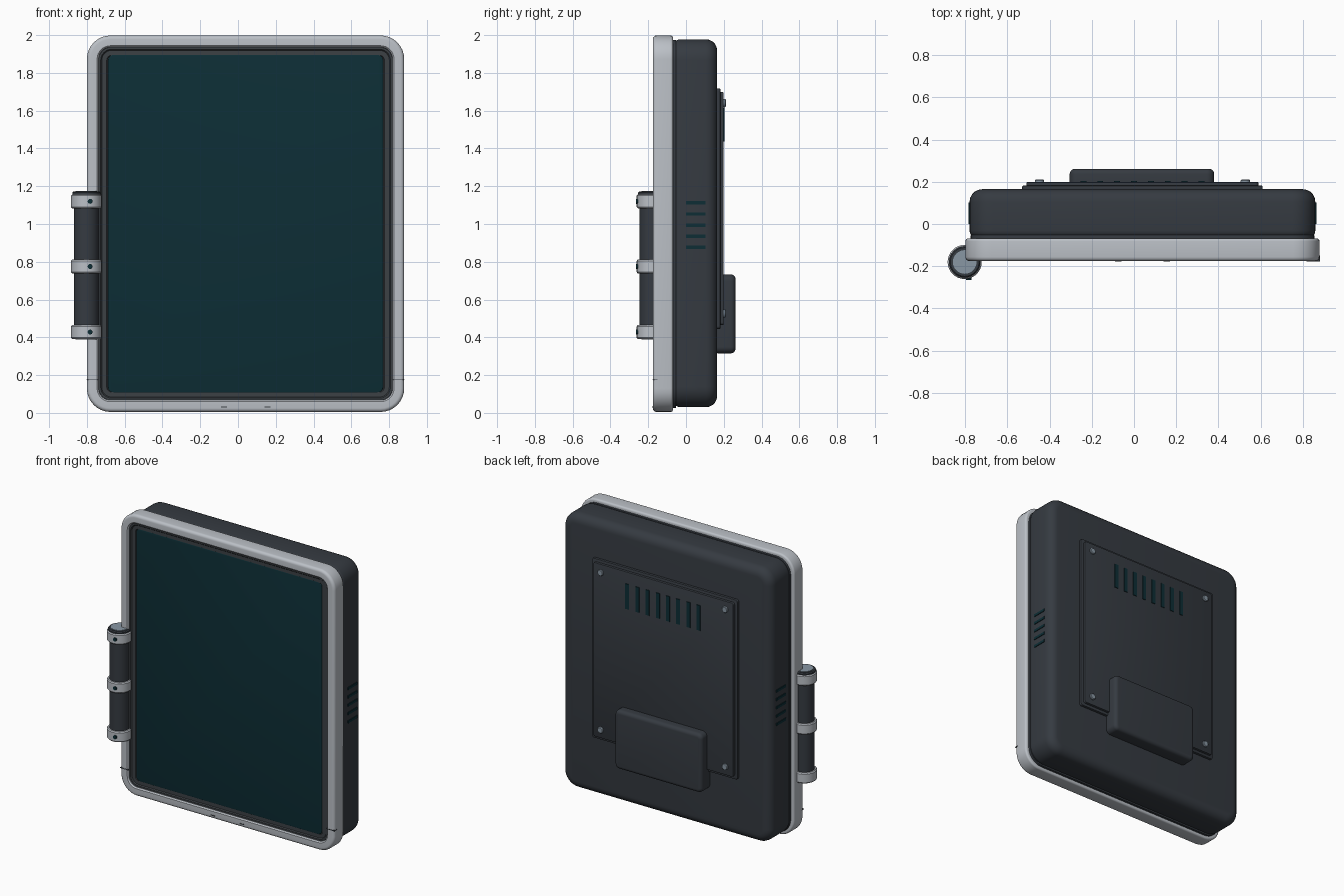
import bpy, bmesh, math

if "Cube" in bpy.data.objects:
    bpy.data.objects.remove(bpy.data.objects["Cube"])


def material(name, rgb):
    m = bpy.data.materials.new(name)
    m.diffuse_color = (*rgb, 1)
    m.use_nodes = True
    m.node_tree.nodes["Principled BSDF"].inputs["Base Color"].default_value = m.diffuse_color
    return m


LIGHT = material("light grey", (0.50, 0.53, 0.57))
DARK = material("charcoal", (0.036, 0.043, 0.053))
TRIM = material("trim grey", (0.045, 0.053, 0.06))
TEAL = material("deep teal", (0.004, 0.027, 0.036))
STEEL = material("steel blue", (0.25, 0.31, 0.37))


def finish(name, bm, mat):
    bmesh.ops.recalc_face_normals(bm, faces=bm.faces[:])
    me = bpy.data.meshes.new(name)
    bm.to_mesh(me)
    bm.free()
    me.materials.append(mat)
    me.shade_smooth()
    me.set_sharp_from_angle(angle=math.radians(35))
    ob = bpy.data.objects.new(name, me)
    bpy.context.collection.objects.link(ob)
    return ob


def skin(bm, rings, closed):
    """Bridge rings of points; close into a tube or cap both ends."""
    vs = [[bm.verts.new(p) for p in ring] for ring in rings]
    n = len(vs[0])
    for i in range(len(vs) if closed else len(vs) - 1):
        a, b = vs[i], vs[(i + 1) % len(vs)]
        for k in range(n):
            bm.faces.new((a[k], a[(k + 1) % n], b[(k + 1) % n], b[k]))
    if not closed:
        bm.faces.new(vs[0])
        bm.faces.new(vs[-1])


def outline(box, r, inset, y, seg=8):
    """Rounded rectangle in the xz plane."""
    x0, x1, z0, z1 = box
    x0, x1, z0, z1 = x0 + inset, x1 - inset, z0 + inset, z1 - inset
    r = max(r - inset, 0.004)
    pts = []
    corners = ((x1 - r, z1 - r), (x0 + r, z1 - r), (x0 + r, z0 + r), (x1 - r, z0 + r))
    for q, (cx, cz) in enumerate(corners):
        for k in range(seg + 1):
            a = math.pi / 2 * (q + k / seg)
            pts.append((cx + r * math.cos(a), y, cz + r * math.sin(a)))
    return pts


def shell(name, box, r, profile, mat, closed=False):
    bm = bmesh.new()
    skin(bm, [outline(box, r, i, y) for i, y in profile], closed)
    return finish(name, bm, mat)


def rounded(y0, y1, b0, b1, seg=5):
    """Inset/depth profile with rounded front and back edges."""
    ang = [math.pi / 2 * k / seg for k in range(seg + 1)]
    front = [(b0 * (1 - math.sin(a)), y0 + b0 * (1 - math.cos(a))) for a in ang]
    back = [(b1 * (1 - math.cos(a)), y1 - b1 * (1 - math.sin(a))) for a in ang]
    return front + back


def lathe(name, profile, centre, mat, axis="Z", n=32):
    bm = bmesh.new()
    rings = []
    for r, h in profile:
        ring = []
        for k in range(n):
            a = 2 * math.pi * k / n
            u, v = r * math.cos(a), r * math.sin(a)
            p = (u, v, h) if axis == "Z" else (u, h, v)
            ring.append(tuple(c + d for c, d in zip(centre, p)))
        rings.append(ring)
    skin(bm, rings, False)
    return finish(name, bm, mat)


def slab(name, x0, x1, y0, y1, z0, z1, mat):
    bm = bmesh.new()
    skin(bm, [[(x0, y, z0), (x1, y, z0), (x1, y, z1), (x0, y, z1)] for y in (y0, y1)], False)
    return finish(name, bm, mat)


# Main housing and the gasket behind the frame
shell("housing", (-0.78, 0.86, 0.03, 1.978), 0.11, rounded(-0.066, 0.165, 0.035, 0.06), DARK)
shell("gasket", (-0.775, 0.855, 0.025, 1.975), 0.11, rounded(-0.08, -0.052, 0.004, 0.004), DARK)

# Front frame: closed cross-section swept round the outline
FRAME = (-0.80, 0.88, 0.005, 1.998)
sec = rounded(-0.176, -0.068, 0.02, 0.014)
sec += [(0.062, -0.068), (0.062, -0.168), (0.054, -0.176)]
shell("front_frame", FRAME, 0.125, sec, LIGHT, closed=True)

# Stepped bezel and screen
BEZEL = (-0.739, 0.819, 0.066, 1.937)
shell("bezel", BEZEL, 0.07, [(0, -0.09), (0, -0.165), (0.012, -0.165), (0.018, -0.158),
                             (0.044, -0.158), (0.05, -0.152), (0.05, -0.09)], TRIM, closed=True)
SCREEN = (-0.688, 0.768, 0.107, 1.897)
shell("screen_rim", (-0.692, 0.772, 0.103, 1.901), 0.035, rounded(-0.154, -0.09, 0.003, 0.003, 2), TRIM)
shell("screen", SCREEN, 0.03, rounded(-0.159, -0.10, 0.005, 0.005, 3), TEAL)

# Frame seams and bottom marks
for i, (a, b) in enumerate(((-0.801, -0.738), (0.818, 0.881))):
    slab(f"frame_seam_{i}", a, b, -0.178, -0.15, 0.173, 0.178, DARK)
for i, x in enumerate((-0.075, 0.155)):
    slab(f"bottom_mark_{i}", x - 0.016, x + 0.016, -0.179, -0.17, 0.028, 0.033, TRIM)

# Side vents on both sides
for side, x in (("left", -0.78), ("right", 0.86)):
    for i in range(5):
        z = 0.876 + i * 0.059
        slab(f"{side}_vent_{i}", x - 0.005, x + 0.005, 0.0, 0.103, z - 0.009, z + 0.009, TEAL)

# Back access panel in two steps
shell("panel_base", (-0.53, 0.61, 0.445, 1.718), 0.015, rounded(0.16, 0.182, 0.003, 0.004, 2), DARK)
shell("panel_cover", (-0.51, 0.59, 0.465, 1.698), 0.015, rounded(0.17, 0.199, 0.003, 0.004, 2), DARK)
for i in range(8):
    x = -0.24 + i * 0.08
    slab(f"panel_vent_{i}", x - 0.014, x + 0.014, 0.195, 0.204, 1.437, 1.615, TEAL)
for i, (x, z) in enumerate((x, z) for x in (-0.448, 0.528) for z in (0.525, 1.64)):
    lathe(f"panel_screw_{i}", [(0.022, 0), (0.022, 0.012), (0.018, 0.016)], (x, 0.195, z), STEEL, "Y", 16)

# Battery pack
shell("battery_pack", (-0.305, 0.38, 0.315, 0.733), 0.035, rounded(0.16, 0.262, 0.01, 0.025), DARK)

# Barrel hinge: rod, clamp rings, ring screws, end caps
CX, CY = -0.803, -0.18
lathe("hinge_rod", [(0.066, 0.40), (0.066, 1.15)], (CX, CY, 0), DARK)
for i, z in enumerate((0.428, 0.775, 1.12)):
    lathe(f"clamp_ring_{i}", [(0.075, -0.037), (0.081, -0.03), (0.081, 0.03), (0.075, 0.037)],
          (CX, CY, z), LIGHT)
    lathe(f"ring_screw_{i}", [(0.013, 0), (0.013, 0.03)], (CX + 0.02, CY - 0.085, z), TEAL, "Y", 16)
lathe("hinge_cap", [(0.074, 1.15), (0.074, 1.166), (0.068, 1.172)], (CX, CY, 0), DARK)
lathe("hinge_cap_disc", [(0.056, 1.165), (0.056, 1.175)], (CX, CY, 0), STEEL)
lathe("hinge_foot_disc", [(0.056, 0.389), (0.056, 0.40)], (CX, CY, 0), STEEL)
